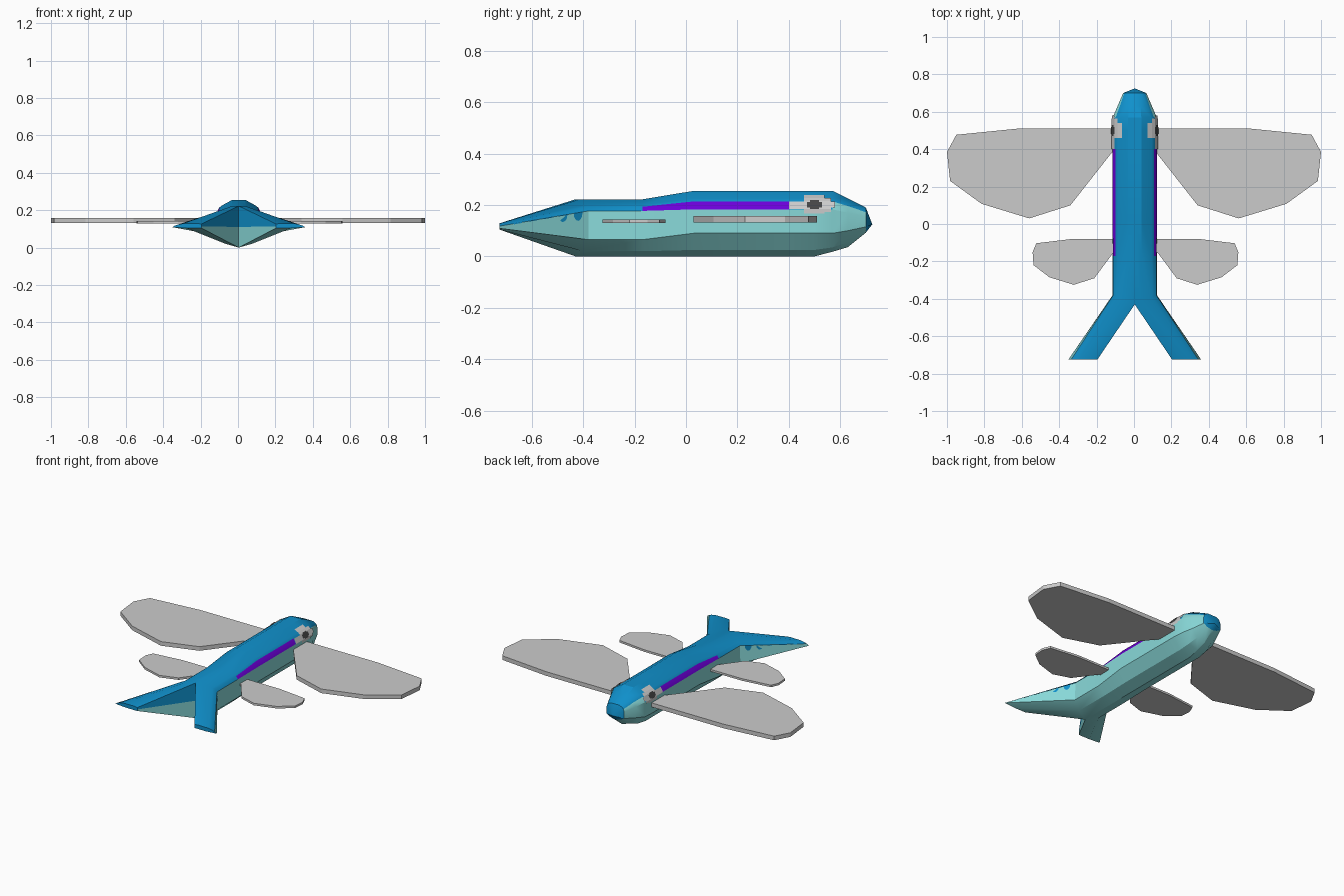
import bpy
import bmesh
import math
from mathutils import Vector

cube = bpy.data.objects.get("Cube")
if cube:
    bpy.data.objects.remove(cube)


def material(name, color):
    m = bpy.data.materials.new(name)
    m.use_nodes = True
    m.diffuse_color = (*color, 1)
    m.node_tree.nodes["Principled BSDF"].inputs["Base Color"].default_value = (*color, 1)
    return m


blue = material("back blue", (0.005, 0.28, 0.60))
teal = material("belly teal", (0.25, 0.70, 0.70))
purple = material("stripe purple", (0.15, 0.0, 0.70))
grey = material("fin grey", (0.60, 0.60, 0.60))
dark = material("pupil dark", (0.06, 0.06, 0.06))
BLUE, TEAL, PURPLE = range(3)


def make_object(name, bm, mats, shift=0.0):
    """Mirror the half mesh across x, weld the middle and link it."""
    half = bmesh.ops.duplicate(bm, geom=bm.verts[:] + bm.edges[:] + bm.faces[:])["geom"]
    for v in half:
        if isinstance(v, bmesh.types.BMVert):
            v.co.x *= -1
    bmesh.ops.reverse_faces(bm, faces=[f for f in half if isinstance(f, bmesh.types.BMFace)])
    bmesh.ops.remove_doubles(bm, verts=bm.verts[:], dist=0.0001)
    bmesh.ops.recalc_face_normals(bm, faces=bm.faces[:])
    mesh = bpy.data.meshes.new(name)
    bm.to_mesh(mesh)
    bm.free()
    for m in mats:
        mesh.materials.append(m)
    ob = bpy.data.objects.new(name, mesh)
    ob.location.x = shift
    bpy.context.collection.objects.link(ob)
    return ob


# Half cross-sections (x, z) from the back ridge to the keel
MAIN = [(0, .255), (.035, .255), (.09, .225), (.104, .214),
        (.12, .183), (.12, .09), (.07, .025), (0, 0)]
REAR = [(0, .222), (.035, .222), (.09, .2), (.102, .193),
        (.115, .177), (.118, .065), (.07, .02), (0, 0)]
CHEEK = [(0, .255), (.035, .255), (.088, .225), (.102, .214),
         (.118, .183), (.115, .09), (.065, .035), (0, .018)]
JAW = [(0, .226), (.032, .226), (.07, .206), (.08, .196),
       (.092, .17), (.09, .1), (.052, .055), (0, .036)]
SNOUT = [(0, .19), (.03, .19), (.05, .18), (.056, .172),
         (.062, .155), (.062, .115), (.035, .1), (0, .092)]
TIP = [(.2, .126), (.225, .129), (.3, .128), (.325, .123),
       (.34, .118), (.355, .109), (.28, .104), (.2, .104)]


def station(profile, y):
    return [Vector((x, y, z)) for x, z in profile]


# The last body section is slanted so that the tail can fork from it
fork = [Vector((x, -.43 + .05 * min(1, x / .115), z)) for x, z in REAR]
tail_end = station(TIP, -.725)
sections = [station(SNOUT, .70), station(JAW, .63), station(CHEEK, .57),
            station(MAIN, .50), station(MAIN, .40), station(MAIN, .03),
            station(REAR, -.17), fork, tail_end]

# Body with forked tail
bm = bmesh.new()
rings = [[bm.verts.new(p) for p in s] for s in sections]


def face(verts, color):
    bm.faces.new(verts).material_index = color


for a, b in zip(rings, rings[1:]):
    front, back = a[3].co.y, b[3].co.y
    for i in range(7):
        color = BLUE if i < 4 else TEAL
        if i == 3 and front < .45 and back > -.2:
            color = PURPLE
        elif i == 3 and back > .55:
            color = TEAL
        face((a[i], a[i + 1], b[i + 1], b[i]), color)

# Snout cap
nose = bm.verts.new((0, .725, .125))
for i in range(7):
    face((rings[0][i], rings[0][i + 1], nose), BLUE)

# Inner sides of the fork, blue over teal, and the tail ends
a, b = rings[-2], rings[-1]
mid_a = bm.verts.new((0, -.43, .11))
mid_b = bm.verts.new((.2, -.725, .114))
face((a[0], mid_a, mid_b, b[0]), BLUE)
face((mid_a, a[7], b[7], mid_b), TEAL)
face(b + [mid_b], BLUE)
body = make_object("body", bm, [blue, teal, purple], .004)
bpy.context.view_layer.objects.active = body
body.select_set(True)
bpy.ops.object.shade_smooth_by_angle(angle=math.radians(25))
body.select_set(False)

# Scalloped edge painted on the outer sides of the tail
bm = bmesh.new()
p, q = fork[4], tail_end[4]
r, s = fork[5], tail_end[5]
normal = (q - p).cross(r - p).normalized()
if normal.x < 0:
    normal.negate()
for k in range(5):
    centre = .12 + .17 * k
    verts = []
    for j in range(7):
        t = math.pi * j / 6
        u, v = centre + .05 * math.cos(t), .32 * math.sin(t)
        verts.append(bm.verts.new(p.lerp(q, u).lerp(r.lerp(s, u), v) + normal * .003))
    bm.faces.new(verts)
make_object("tail_scallops", bm, [blue], .004)


# Eyes: thin patches that follow the side of the head
def side_x(z):
    for (x0, z0), (x1, z1) in zip(MAIN[1:], MAIN[2:]):
        if z1 <= z <= z0:
            return x0 + (x1 - x0) * (z0 - z) / (z0 - z1)
    return 0


def eye_patch(name, cells, mat, lift):
    bm = bmesh.new()
    for y0, y1, z0, z1 in cells:
        levels = [z0] + sorted(z for _, z in MAIN if z0 < z < z1) + [z1]
        for lo, hi in zip(levels, levels[1:]):
            bm.faces.new([bm.verts.new((side_x(z) + lift, y, z + lift / 2))
                          for y, z in ((y0, lo), (y1, lo), (y1, hi), (y0, hi))])
    make_object(name, bm, [mat], .004)


eye_patch("eye_surround", [(.40, .46, .182, .212), (.46, .54, .165, .238),
                           (.54, .565, .172, .226), (.565, .58, .188, .212)], grey, .003)
eye_patch("pupil", [(.47, .53, .188, .209), (.482, .518, .182, .216)], dark, .006)


# Fins: flat outlines given thickness
def fin(name, outline, z0, z1, shift):
    bm = bmesh.new()
    low = bm.faces.new([bm.verts.new((x, y, z0)) for x, y in outline])
    top = bmesh.ops.extrude_face_region(bm, geom=[low])["geom"]
    bmesh.ops.translate(bm, vec=(0, 0, z1 - z0),
                        verts=[v for v in top if isinstance(v, bmesh.types.BMVert)])
    make_object(name, bm, [grey], shift)


fin("wing_fins", [(.1, .51), (.62, .51), (.95, .477), (1, .385), (.983, .23),
                  (.815, .108), (.56, .03), (.34, .1), (.12, .38), (.1, .39)],
    .131, .157, 0)
fin("pelvic_fins", [(.1, -.08), (.34, -.08), (.53, -.103), (.55, -.15), (.545, -.22),
                    (.46, -.285), (.33, -.325), (.22, -.29), (.12, -.155), (.1, -.15)],
    .13, .143, .008)
